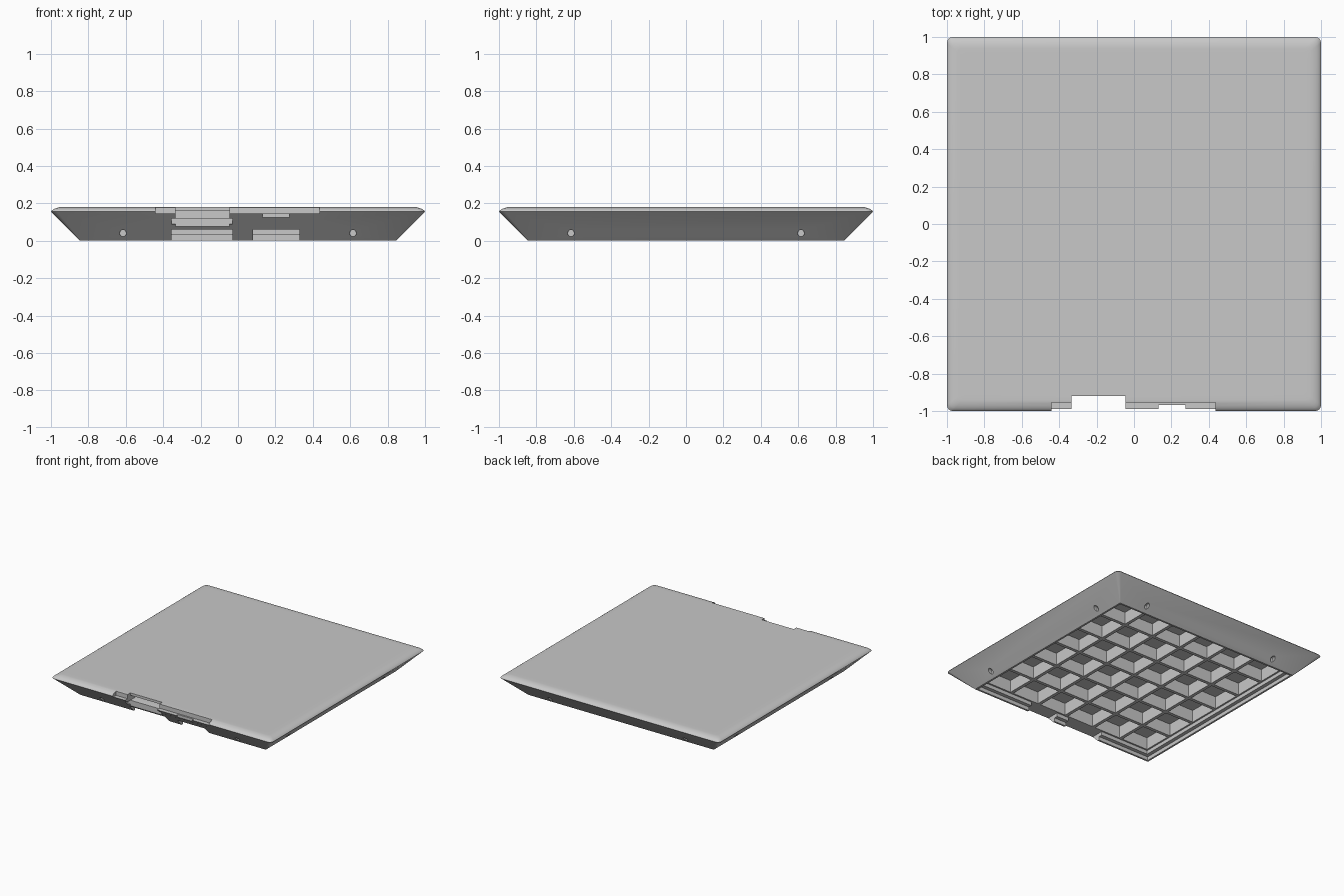
import bpy, bmesh, math
from mathutils import Matrix

if "Cube" in bpy.data.objects:
    bpy.data.objects.remove(bpy.data.objects["Cube"], do_unlink=True)

grey = bpy.data.materials.new("plain grey")
grey.use_nodes = True
COLOR = (0.58, 0.58, 0.58, 1)
grey.diffuse_color = COLOR
grey.node_tree.nodes["Principled BSDF"].inputs["Base Color"].default_value = COLOR


def make_object(name, bm):
    bmesh.ops.recalc_face_normals(bm, faces=bm.faces)
    mesh = bpy.data.meshes.new(name)
    bm.to_mesh(mesh)
    bm.free()
    mesh.materials.append(grey)
    obj = bpy.data.objects.new(name, mesh)
    bpy.context.collection.objects.link(obj)
    return obj


def rounded_square(half, radius, z, steps=4):
    """Corner-rounded square loop, counter-clockwise."""
    pts = []
    for corner in range(4):
        mid = math.pi / 4 + corner * math.pi / 2
        cx = math.copysign(half - radius, math.cos(mid))
        cy = math.copysign(half - radius, math.sin(mid))
        for i in range(steps + 1):
            a = corner * math.pi / 2 + i / steps * math.pi / 2
            pts.append((cx + radius * math.cos(a), cy + radius * math.sin(a), z))
    return pts


def loft(bm, loops):
    rings = [[bm.verts.new(p) for p in loop] for loop in loops]
    for low, high in zip(rings, rings[1:]):
        for i in range(len(low)):
            j = (i + 1) % len(low)
            bm.faces.new((low[i], low[j], high[j], high[i]))
    bm.faces.new(rings[0][::-1])
    bm.faces.new(rings[-1])


def add_box(bm, x0, x1, y0, y1, z0, z1):
    place = Matrix.Translation(((x0 + x1) / 2, (y0 + y1) / 2, (z0 + z1) / 2))
    size = Matrix.Diagonal((x1 - x0, y1 - y0, z1 - z0, 1))
    bmesh.ops.create_cube(bm, size=1, matrix=place @ size)


def cut(body, bm):
    """Subtract a cutter mesh and remove the cutter."""
    cutter = make_object("cutter", bm)
    cutter.hide_render = True
    mod = body.modifiers.new("cut", "BOOLEAN")
    mod.operation = "DIFFERENCE"
    mod.solver = "EXACT"
    mod.object = cutter
    bpy.context.view_layer.objects.active = body
    bpy.ops.object.modifier_apply(modifier=mod.name)
    bpy.data.objects.remove(cutter, do_unlink=True)


def cut_box(body, *bounds):
    bm = bmesh.new()
    add_box(bm, *bounds)
    cut(body, bm)


# Flared tile body with softly rounded top edge
profile = [(0.845, 0.004, 0), (1.0, 0.032, 0.155), (0.994, 0.032, 0.163),
           (0.984, 0.03, 0.17), (0.971, 0.028, 0.175),
           (0.955, 0.025, 0.179), (0.94, 0.022, 0.18), (0.91, 0.02, 0.18)]
bm = bmesh.new()
loft(bm, [rounded_square(*row) for row in profile])
tile = make_object("tile_body", bm)

# Stepped rim recess on the underside
cut_box(tile, -0.83, 0.83, -0.83, 0.83, -0.1, 0.03)
cut_box(tile, -0.80, 0.80, -0.80, 0.80, -0.1, 0.06)

# Grid of straight pockets, leaving thin crossing ribs between them
CELLS = 6
PITCH = 1.6 / CELLS
HALF = 0.12
bm = bmesh.new()
for i in range(CELLS):
    for j in range(CELLS):
        x, y = ((k - (CELLS - 1) / 2) * PITCH for k in (i, j))
        add_box(bm, x - HALF, x + HALF, y - HALF, y + HALF, 0.04, 0.16)
cut(tile, bm)

# Small round sockets, two on each sloping side
bm = bmesh.new()
for side in range(4):
    turn = Matrix.Rotation(side * math.pi / 2, 4, "Z")
    for x in (-0.615, 0.615):
        place = Matrix.Translation((x, -0.92, 0.04)) @ Matrix.Rotation(math.pi / 2, 4, "X")
        bmesh.ops.create_cone(bm, cap_ends=True, segments=20, radius1=0.018,
                              radius2=0.018, depth=0.11, matrix=turn @ place)
cut(tile, bm)

# Front connector notch, rim gaps and slots: x range, back y, z range
OUT = -1.1
for x0, x1, back, z0, z1 in (
        (-0.335, -0.045, -0.92, -0.1, 0.3),
        (-0.44, -0.335, -0.955, 0.145, 0.3),
        (-0.045, 0.435, -0.955, 0.145, 0.3),
        (-0.355, -0.03, -0.79, -0.1, 0.06),
        (-0.355, -0.03, -0.92, 0.09, 0.12),
        (-0.335, -0.045, -0.84, 0.12, 0.16),
        (0.08, 0.33, -0.79, -0.1, 0.06),
        (0.0, 0.41, -0.955, 0.1, 0.111),
        (0.13, 0.275, -0.968, 0.111, 0.163)):
    cut_box(tile, x0, x1, OUT, back, z0, z1)

# Smooth the rounded top edge, keep creases sharp
bpy.ops.object.select_all(action="DESELECT")
tile.select_set(True)
bpy.context.view_layer.objects.active = tile
bpy.ops.object.shade_smooth_by_angle(angle=math.radians(20))
